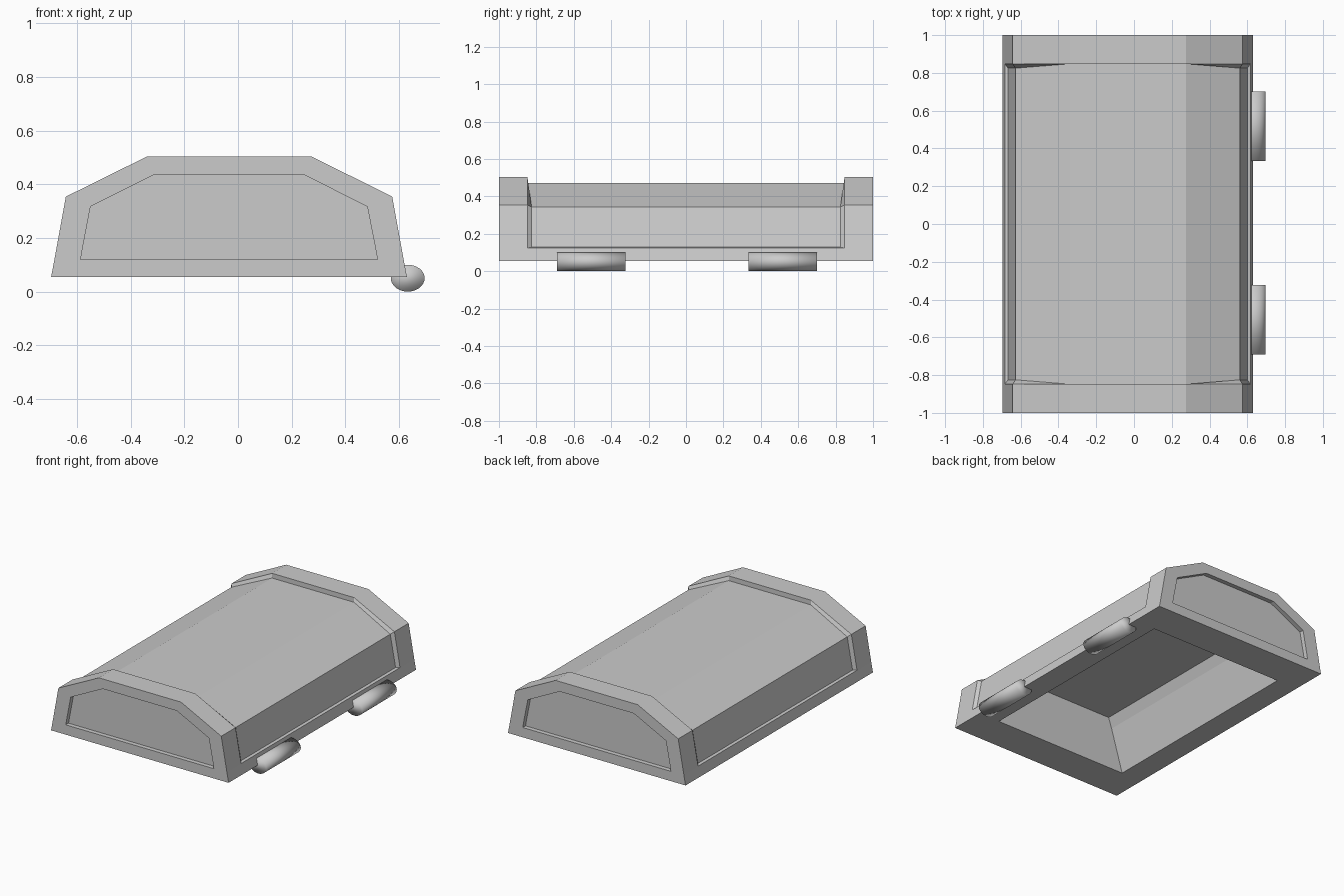
import bpy, bmesh, math

if "Cube" in bpy.data.objects:
    bpy.data.objects.remove(bpy.data.objects["Cube"])

# Cross-sections (x, z), running from bottom left over the top to bottom right
outer = [(-0.697, 0.054), (-0.684, 0.123), (-0.642, 0.354), (-0.339, 0.504),
         (0.274, 0.504), (0.575, 0.354), (0.617, 0.123), (0.63, 0.054)]
floor = [(-0.667, 0.128), (-0.627, 0.342), (-0.339, 0.472),
         (0.274, 0.472), (0.56, 0.342), (0.60, 0.128)]
floor_y = [0.825, 0.825, 0.848, 0.848, 0.825, 0.825]
panel = [(-0.587, 0.12), (-0.578, 0.17), (-0.55, 0.317), (-0.31, 0.437),
         (0.243, 0.437), (0.482, 0.317), (0.511, 0.17), (0.52, 0.12)]
# Underside cavity levels: x min, x max, half depth, z
cavity = [(-0.54, 0.472, 0.76, 0.054), (-0.443, 0.376, 0.747, 0.335),
          (-0.411, 0.344, 0.738, 0.40)]

bm = bmesh.new()


def face(pts):
    bm.faces.new([bm.verts.new(p) for p in pts])


def at(profile, y):
    return [(x, y, z) for x, z in profile]


def strip(a, b, closed=False):
    n = len(a)
    for i in range(n if closed else n - 1):
        j = (i + 1) % n
        face([a[i], a[j], b[j], b[i]])


def floor_edge(s):
    return [(x, s * y, z) for (x, z), y in zip(floor, floor_y)]


for s in (-1, 1):
    # Raised end collar
    end, inner = at(outer, s), at(outer, s * 0.848)
    strip(end, inner)
    # Recessed end panel
    rim, back = at(panel, s), at(panel, s * 0.97)
    strip(end, rim, True)
    strip(rim, back, True)
    face(back)
    # Step from collar down to the sunken cover
    strip(inner[1:7], floor_edge(s))

# Sunken cover and the lower side rails with ledges
strip(floor_edge(-1), floor_edge(1))
f, b = at(outer, -0.848), at(outer, 0.848)
ff, fb = floor_edge(-1), floor_edge(1)
for base, side, fl in ((0, 1, 0), (7, 6, 5)):
    face([f[base], f[side], b[side], b[base]])
    face([f[side], ff[fl], fb[fl], b[side]])

# Underside rim and hollow
rings = [[(x0, -y, z), (x1, -y, z), (x1, y, z), (x0, y, z)]
         for x0, x1, y, z in cavity]
o = rings[0]
(xl, zb), xr = outer[0], outer[-1][0]
face([(xl, y, zb) for y in (-1, -0.848, 0.848, 1)] + [o[3], o[0]])
face([(xr, y, zb) for y in (-1, -0.848, 0.848, 1)] + [o[2], o[1]])
face([(xl, -1, zb), (xr, -1, zb), o[1], o[0]])
face([(xl, 1, zb), (xr, 1, zb), o[2], o[3]])
strip(rings[0], rings[1], True)
strip(rings[1], rings[2], True)
face(rings[2])

bmesh.ops.remove_doubles(bm, verts=bm.verts, dist=0.0005)
bmesh.ops.recalc_face_normals(bm, faces=bm.faces)
mesh = bpy.data.meshes.new("chest_lid")
bm.to_mesh(mesh)
bm.free()
bpy.context.collection.objects.link(bpy.data.objects.new("chest_lid", mesh))

# Hinge barrels along the right lower edge, softly shaded over the caps
for name, y in (("front_hinge", -0.507), ("back_hinge", 0.517)):
    bpy.ops.mesh.primitive_cylinder_add(vertices=32, radius=1, depth=0.367,
                                        location=(0.633, y, 0.05),
                                        rotation=(math.pi / 2, 0, 0))
    hinge = bpy.context.object
    hinge.name = name
    hinge.scale = (0.063, 0.05, 1)
    # Scale acts on local axes, so swap depth and height after rotating
    hinge.scale = (0.063, 0.05, 1)
    bpy.ops.object.transform_apply(location=False, rotation=True, scale=True)
    bpy.ops.object.shade_smooth()
